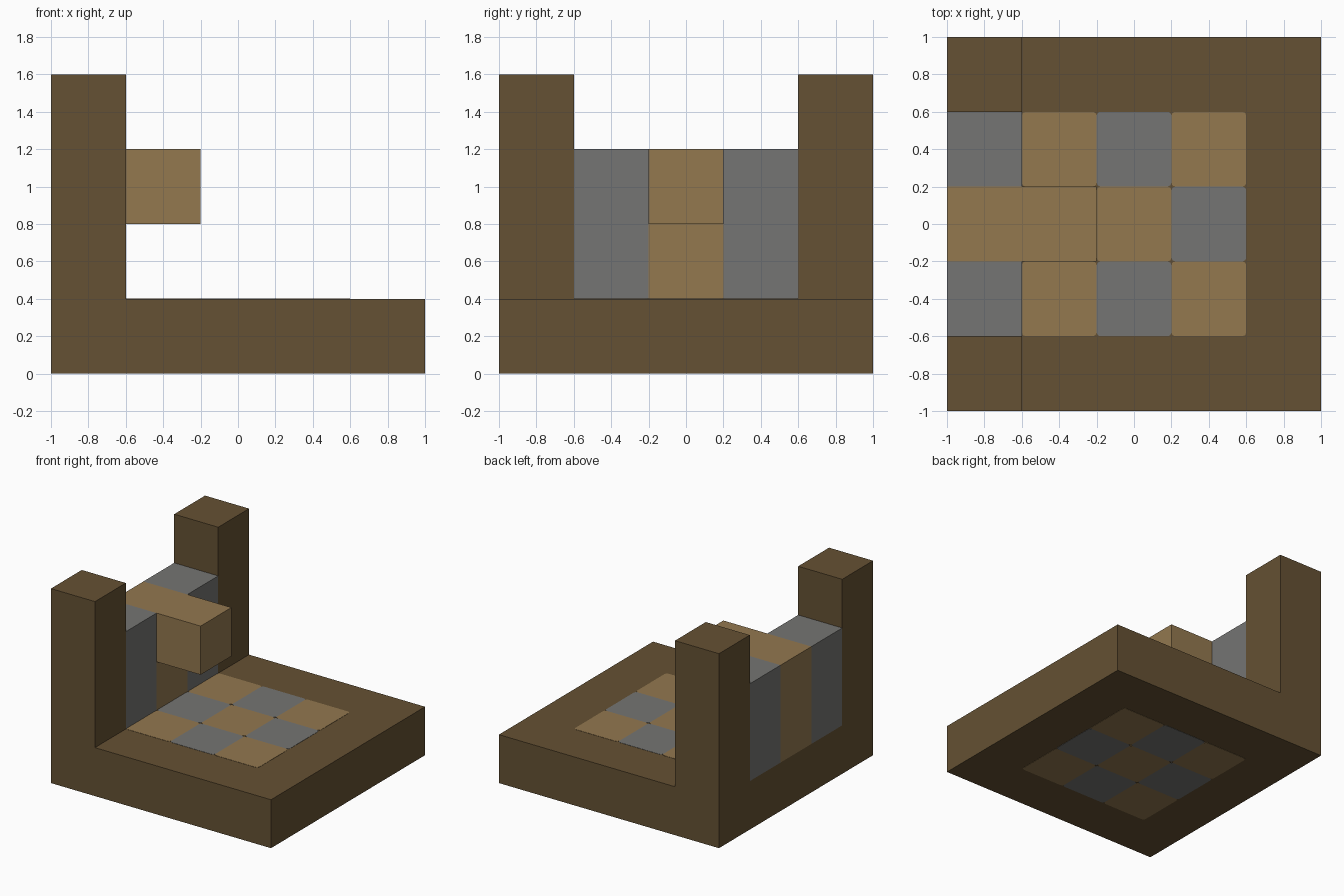
import bpy
import bmesh

cube = bpy.data.objects.get("Cube")
if cube:
    bpy.data.objects.remove(cube, do_unlink=True)


def make_material(name, rgb):
    """Flat material from 0-255 display values, stored as linear."""
    linear = [((c / 255 + 0.055) / 1.055) ** 2.4 for c in rgb]
    mat = bpy.data.materials.new(name)
    mat.use_nodes = True
    mat.diffuse_color = (*linear, 1)
    bsdf = mat.node_tree.nodes["Principled BSDF"]
    bsdf.inputs["Base Color"].default_value = (*linear, 1)
    bsdf.inputs["Roughness"].default_value = 0.9
    return mat


DARK = make_material("dark_wood", (101, 81, 51))
TAN = make_material("light_wood", (147, 120, 79))
GREY = make_material("stone_grey", (117, 117, 115))

U = 0.4        # block size
LIFT = 0.002   # how far the inlaid tiles stand proud of the base


def box(name, low, high, mat, corner=0):
    """Box between two corners; corner rounds its vertical edges."""
    bm = bmesh.new()
    bmesh.ops.create_cube(bm, size=1)
    for v in bm.verts:
        v.co = [(a + b) / 2 + c * (b - a) for a, b, c in zip(low, high, v.co)]
    if corner:
        upright = [e for e in bm.edges
                   if abs(e.verts[0].co.z - e.verts[1].co.z) > corner]
        bmesh.ops.bevel(bm, geom=upright, offset=corner, segments=2,
                        profile=0.5, affect='EDGES')
    mesh = bpy.data.meshes.new(name)
    bm.to_mesh(mesh)
    bm.free()
    mesh.materials.append(mat)
    obj = bpy.data.objects.new(name, mesh)
    bpy.context.collection.objects.link(obj)
    return obj


# Base slab
box("base", (-1, -1, LIFT), (1, 1, U), DARK)

# Checkered tiles, showing on the top and underside of the base
for i in range(3):
    for j in range(3):
        x, y = (i - 1.5) * U, (j - 1.5) * U
        box(f"tile_{i}_{j}", (x, y, 0), (x + U, y + U, U + LIFT),
            GREY if (i + j) % 2 else TAN, corner=0.02)

# Corner posts
for side, y in (("front", -1), ("back", 1 - U)):
    box(f"{side}_post", (-1, y, U), (-1 + U, y + U, 4 * U), DARK)

# Wall between the posts: two stone panels around a wooden one
for side, y, mat in (("front", -1.5 * U, GREY), ("middle", -U / 2, TAN),
                     ("back", U / 2, GREY)):
    box(f"{side}_wall_panel", (-1, y, U), (-1 + U, y + U, 3 * U), mat)

# Block projecting from the middle panel
box("projecting_block", (-1 + U, -U / 2, 2 * U), (-1 + 2 * U, U / 2, 3 * U), TAN)
